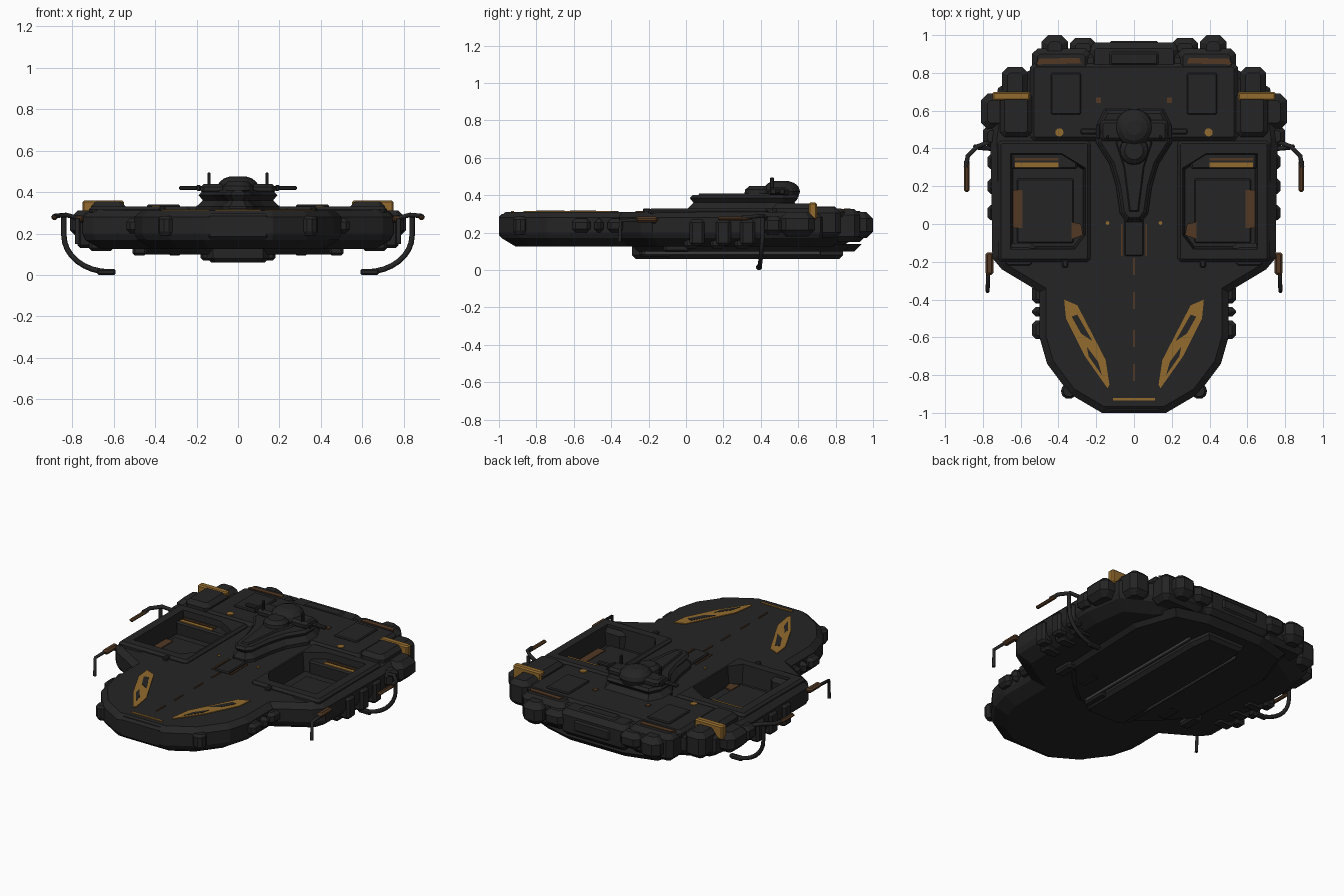
import bpy, bmesh, math
from mathutils import Vector

cube = bpy.data.objects.get("Cube")
if cube:
    bpy.data.objects.remove(cube, do_unlink=True)


def material(name, rgb):
    m = bpy.data.materials.new(name)
    m.use_nodes = True
    m.diffuse_color = (*rgb, 1)
    bsdf = next(n for n in m.node_tree.nodes if n.type == 'BSDF_PRINCIPLED')
    bsdf.inputs["Base Color"].default_value = (*rgb, 1)
    bsdf.inputs["Roughness"].default_value = 0.7
    return m


DARK = material("charcoal", (0.018, 0.018, 0.018))
GOLD = material("gold", (0.29, 0.145, 0.027))
BROWN = material("bronze brown", (0.085, 0.04, 0.017))
STEEL = material("dark steel", (0.045, 0.045, 0.045))


def inset(pts, d):
    """Move a counter-clockwise outline inwards by d."""
    out = []
    for i, p in enumerate(pts):
        a = (p - pts[i - 1]).normalized()
        b = (pts[(i + 1) % len(pts)] - p).normalized()
        n = Vector((-a.y - b.y, a.x + b.x))
        out.append(p + n * (2 * d / max(n.length_squared, 0.8)))
    return out


def loft(name, outline, levels, mat=DARK, mirror=False):
    """Stack an outline through (height, inset) levels."""
    pts = [Vector(p) for p in outline]
    area = sum(pts[i - 1].cross(p) for i, p in enumerate(pts))
    if area < 0:
        pts.reverse()
    bm = bmesh.new()
    rings = [[bm.verts.new((*p, z)) for p in inset(pts, d)] for z, d in levels]
    bm.faces.new(rings[0][::-1])
    bm.faces.new(rings[-1])
    for lo, hi in zip(rings, rings[1:]):
        for i in range(len(lo)):
            bm.faces.new((lo[i - 1], lo[i], hi[i], hi[i - 1]))
    mesh = bpy.data.meshes.new(name)
    bm.to_mesh(mesh)
    bm.free()
    mesh.materials.append(mat)
    obj = bpy.data.objects.new(name, mesh)
    bpy.context.collection.objects.link(obj)
    if mirror:
        obj.modifiers.new("Mirror", 'MIRROR').use_mirror_merge = False
    return obj


def both(half):
    return half + [(-x, y) for x, y in reversed(half)]


def box(name, x, y, z, c=0.012, mat=DARK, mirror=True):
    (x0, x1), (y0, y1), (z0, z1) = x, y, z
    pts = [(x0 + c, y0), (x1 - c, y0), (x1, y0 + c), (x1, y1 - c),
           (x1 - c, y1), (x0 + c, y1), (x0, y1 - c), (x0, y0 + c)]
    return loft(name, pts, [(z0, c), (z0 + c, 0), (z1 - c, 0), (z1, c)], mat, mirror)


def plate(name, outline, z, mat, mirror=True, thick=0.005):
    return loft(name, outline, [(z - 0.003, 0), (z + thick, 0)], mat, mirror)


def rect(x0, x1, y0, y1):
    return [(x0, y0), (x1, y0), (x1, y1), (x0, y1)]


def disc(x, y, r, n=12):
    return [(x + r * math.cos(math.tau * i / n), y + r * math.sin(math.tau * i / n))
            for i in range(n)]


def tube(name, path, radius, mat):
    """Bent arm, built on both sides."""
    for side, label in ((1, "left"), (-1, "right")):
        cu = bpy.data.curves.new(name, 'CURVE')
        cu.dimensions = '3D'
        cu.bevel_depth, cu.bevel_resolution, cu.use_fill_caps = radius, 1, True
        sp = cu.splines.new('POLY')
        sp.points.add(len(path) - 1)
        for p, (x, y, z) in zip(sp.points, path):
            p.co = (x * side, y, z, 1)
        cu.materials.append(mat)
        bpy.context.collection.objects.link(bpy.data.objects.new(f"{label}_{name}", cu))


# Hull and bay frames
hull = loft("hull", both([(0.17, -1.0), (0.34, -0.9), (0.46, -0.74), (0.5, -0.6), (0.5, -0.36),
                          (0.7, -0.24), (0.75, -0.18), (0.76, 0.46), (0.72, 0.72),
                          (0.54, 0.82), (0.5, 0.86), (0.22, 0.92)]),
            [(0.125, 0.09), (0.17, 0.015), (0.2, 0), (0.28, 0), (0.31, 0.035)])
frames = box("bay_frame", (0.23, 0.72), (-0.2, 0.44), (0.29, 0.33), 0.015)
cutter = loft("bay_cutter", [(0.31, -0.14), (0.66, -0.14), (0.66, 0.38), (0.38, 0.38),
                             (0.25, 0.3), (0.25, -0.06)],
              [(0.21, 0.02), (0.4, 0)], DARK, True)
cutter.hide_render = True
cutter.hide_viewport = True
cutter.display_type = 'WIRE'
for obj in (hull, frames):
    cut = obj.modifiers.new("Bays", 'BOOLEAN')
    cut.object, cut.operation, cut.solver = cutter, 'DIFFERENCE', 'EXACT'

# Bay fittings
box("bay_floor_pad", (0.32, 0.62), (-0.1, 0.24), (0.2, 0.217), 0.006)
box("bay_rear_step", (0.3, 0.65), (0.29, 0.38), (0.2, 0.29), 0.01)
plate("bay_gold_strip", rect(0.4, 0.63, 0.3, 0.325), 0.29, GOLD)
plate("bay_brown_strip", rect(0.4, 0.63, 0.335, 0.35), 0.29, BROWN)
plate("bay_side_patch", rect(0.59, 0.64, -0.02, 0.18), 0.217, BROWN)
plate("bay_corner_patch", [(0.27, -0.06), (0.33, -0.08), (0.33, 0.01), (0.28, 0)], 0.217, BROWN)

# Stern deck, engines and rear recess
box("stern_deck", (-0.55, 0.55), (0.44, 0.85), (0.27, 0.33), 0.02, mirror=False)
box("stern_block", (-0.24, 0.24), (0.8, 0.96), (0.15, 0.315), 0.03, mirror=False)
box("stern_port", (-0.13, 0.13), (0.84, 0.91), (0.3, 0.325), 0.01, mirror=False)
box("stern_window", (-0.13, 0.13), (0.94, 0.97), (0.2, 0.27), 0.01, mirror=False)
box("engine_housing", (0.23, 0.54), (0.78, 0.93), (0.15, 0.325), 0.03)
box("engine_nozzle", (0.35, 0.49), (0.85, 1.0), (0.17, 0.31), 0.035)
box("engine_flank", (0.2, 0.34), (0.88, 0.985), (0.19, 0.295), 0.03)
box("deck_hatch", (0.28, 0.44), (0.58, 0.8), (0.32, 0.34), 0.006)
plate("engine_patch", [(0.28, 0.85), (0.52, 0.845), (0.5, 0.875), (0.29, 0.88)], 0.325, BROWN)
plate("deck_lamp", disc(0.395, 0.485, 0.022), 0.33, GOLD)
plate("deck_mark", rect(0.175, 0.2, 0.64, 0.67), 0.33, BROWN)

# Side pods
box("pod", (0.54, 0.71), (0.46, 0.7), (0.16, 0.355), 0.025)
box("pod_tail", (0.56, 0.7), (0.66, 0.83), (0.17, 0.335), 0.03)
box("pod_bulge", (0.66, 0.81), (0.5, 0.69), (0.18, 0.31), 0.035)
box("pod_band", (0.55, 0.75), (0.655, 0.7), (0.27, 0.36), 0.008, GOLD)
box("shoulder_block", (0.69, 0.8), (0.41, 0.52), (0.19, 0.29), 0.025)

# Repeated armour blocks on the flanks
for i, y in enumerate((0.02, 0.16, 0.29)):
    box(f"flank_block_{i}", (0.7, 0.775), (y, y + 0.08), (0.13, 0.27), 0.015)
    box(f"lower_flank_block_{i}", (0.6, 0.72), (y - 0.03, y + 0.05), (0.115, 0.18), 0.015)
for i, y in enumerate((-0.61, -0.49, -0.42)):
    box(f"nose_block_{i}", (0.47, 0.54), (y, y + (0.1 if i != 1 else 0.05)), (0.2, 0.275), 0.02)
loft("nose_bumper", disc(0.345, -0.885, 0.042, 10), [(0.19, 0.012), (0.21, 0), (0.27, 0), (0.285, 0.012)],
     DARK, True)
box("nose_port", (-0.15, 0.15), (-1.0, -0.93), (0.17, 0.3), 0.015, mirror=False)
box("shoulder_plate", (0.52, 0.7), (-0.24, -0.1), (0.17, 0.315), 0.025)

# Keel and underside
loft("belly", both([(0.2, -0.3), (0.34, -0.18), (0.5, 0.0), (0.52, 0.6), (0.42, 0.88), (0.2, 0.94)]),
     [(0.1, 0.04), (0.14, 0)])
loft("keel", both([(0.12, -0.29), (0.15, -0.25), (0.15, 0.7), (0.13, 0.84)]),
     [(0.06, 0.02), (0.08, 0), (0.13, 0)])
box("keel_rail", (0.165, 0.18), (-0.22, 0.72), (0.08, 0.12), 0.004, STEEL)
box("keel_foot", (0.1, 0.18), (-0.25, -0.08), (0.07, 0.12), 0.012)
for i, x in enumerate((0.27, 0.44)):
    box(f"belly_block_{i}", (x, x + 0.07), (-0.12, 0.02), (0.095, 0.15), 0.012)

# Command tower and turret
loft("tower", both([(0.035, 0.02), (0.065, 0.06), (0.085, 0.2), (0.12, 0.32), (0.19, 0.43),
                    (0.19, 0.52), (0.15, 0.6)]),
     [(0.3, -0.01), (0.33, -0.01), (0.36, 0.02), (0.385, 0.0), (0.4, 0.015)])
loft("tower_cap", both([(0.03, 0.06), (0.06, 0.3), (0.1, 0.42), (0.1, 0.52), (0.07, 0.57)]),
     [(0.39, 0), (0.41, 0.012)])
loft("turret_dome", disc(0, 0.51, 0.1, 20),
     [(0.39, 0.01), (0.42, 0), (0.445, 0.008), (0.465, 0.03), (0.475, 0.06)])
loft("turret_front", disc(0, 0.39, 0.08, 16), [(0.39, 0), (0.43, 0.006), (0.45, 0.03)])
box("turret_shoulder", (0.06, 0.18), (0.44, 0.55), (0.39, 0.44), 0.015)
box("turret_arm", (0.16, 0.285), (0.475, 0.505), (0.41, 0.43), 0.006)
box("turret_arm_fin", (0.18, 0.2), (0.45, 0.53), (0.405, 0.435), 0.005)
box("turret_mast", (0.132, 0.148), (0.45, 0.47), (0.42, 0.495), 0.004)

# Nose markings
plate("nose_chevron", [(0.37, -0.4), (0.36, -0.5), (0.26, -0.7), (0.14, -0.87), (0.13, -0.85),
                       (0.15, -0.72), (0.3, -0.43)], 0.31, GOLD)
plate("chevron_front_slit", [(0.17, -0.8), (0.24, -0.7), (0.25, -0.65), (0.19, -0.73)], 0.31, DARK, thick=0.007)
plate("chevron_rear_slit", [(0.22, -0.62), (0.28, -0.58), (0.33, -0.49), (0.3, -0.48)], 0.31, DARK, thick=0.007)
plate("nose_bar", rect(-0.11, 0.11, -0.935, -0.92), 0.31, GOLD, False)
for i, y in enumerate((-0.83, -0.65, -0.45, -0.27)):
    plate(f"centre_dash_{i}", rect(-0.004, 0.004, y, y + 0.09), 0.31, BROWN, False)
plate("channel_line", rect(0.06, 0.07, -0.17, 0.0), 0.31, BROWN)
plate("deck_light", disc(0.14, 0.005, 0.01, 8), 0.31, GOLD)
box("deck_channel", (-0.05, 0.05), (-0.17, 0.03), (0.3, 0.32), 0.006, mirror=False)
box("deck_cleat", (0.35, 0.38), (-0.23, -0.19), (0.3, 0.33), 0.006)

# Grapple arms
tube("rear_arm", [(0.72, 0.45, 0.26), (0.83, 0.41, 0.29), (0.88, 0.36, 0.285), (0.89, 0.3, 0.28)], 0.012, DARK)
box("rear_arm_blade", (0.872, 0.9), (0.17, 0.34), (0.265, 0.285), 0.008, BROWN)
hook = [(0.84, 0.41, 0.28)]
for i in range(9):
    a = math.radians(90 * i / 8)
    hook.append((0.62 + 0.22 * math.cos(a), 0.41 - 0.02 * i / 8, 0.19 - 0.175 * math.sin(a)))
tube("hook", hook, 0.013, DARK)
box("hook_tip", (0.59, 0.68), (0.375, 0.405), (0.0, 0.03), 0.008)
tube("front_arm", [(0.73, -0.15, 0.25), (0.77, -0.2, 0.27), (0.775, -0.35, 0.265), (0.775, -0.355, 0.15)],
     0.011, DARK)
box("front_arm_blade", (0.745, 0.785), (-0.27, -0.15), (0.255, 0.285), 0.01, BROWN)
